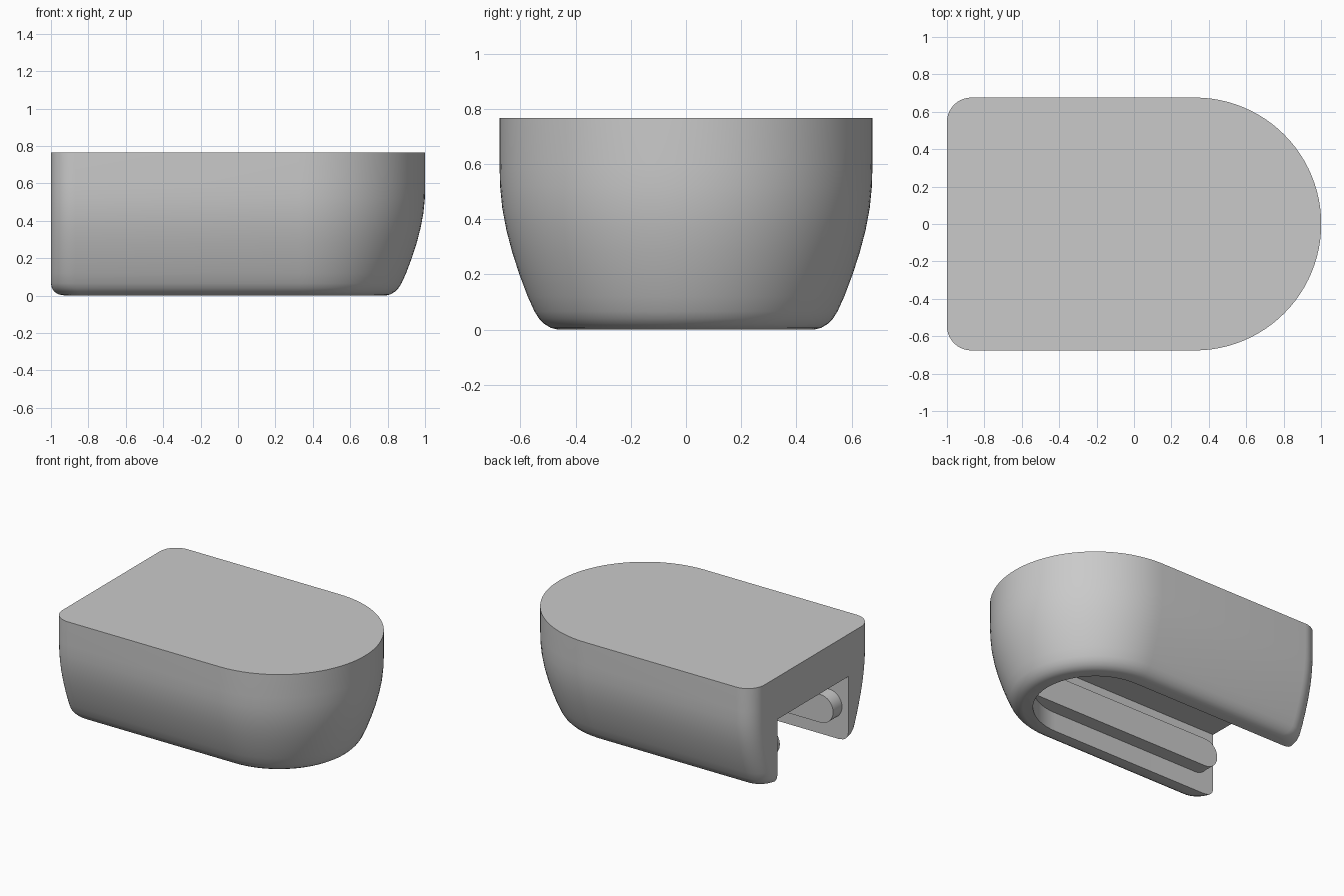
import bpy, bmesh, math
from mathutils import Matrix

if "Cube" in bpy.data.objects:
    bpy.data.objects.remove(bpy.data.objects["Cube"], do_unlink=True)

grey = bpy.data.materials.new("plain grey")
grey.use_nodes = True
grey.diffuse_color = (0.59, 0.59, 0.59, 1)
grey.node_tree.nodes["Principled BSDF"].inputs["Base Color"].default_value = (0.59, 0.59, 0.59, 1)

NOSE_X = 0.325      # centre of the round end
SLOT_R = 0.4        # half width of the slot
SLOT_TOP = 0.465


def arc(cx, cy, r, start, end, steps):
    """Points on an arc, angles in degrees."""
    angles = [math.radians(start + (end - start) * i / steps) for i in range(steps + 1)]
    return [(cx + r * math.cos(a), cy + r * math.sin(a)) for a in angles]


def loft(name, rings, turn=Matrix()):
    """Solid skinned through a stack of (z, outline) rings, then turned."""
    bm = bmesh.new()
    loops = [[bm.verts.new((x, y, z)) for x, y in pts] for z, pts in rings]
    for low, high in zip(loops, loops[1:]):
        n = len(low)
        for i in range(n):
            j = (i + 1) % n
            bm.faces.new((low[i], low[j], high[j], high[i]))
    bm.faces.new(loops[0][::-1])
    bm.faces.new(loops[-1])
    bm.transform(turn)
    bmesh.ops.recalc_face_normals(bm, faces=bm.faces)
    mesh = bpy.data.meshes.new(name)
    bm.to_mesh(mesh)
    bm.free()
    mesh.materials.append(grey)
    obj = bpy.data.objects.new(name, mesh)
    bpy.context.collection.objects.link(obj)
    return obj


def smooth(obj, angle):
    bpy.ops.object.select_all(action='DESELECT')
    obj.select_set(True)
    bpy.context.view_layer.objects.active = obj
    bpy.ops.object.shade_smooth_by_angle(angle=math.radians(angle))


def body_outline(half, back, corner=0.13):
    """Round nose, straight sides, small rounded corners at the open end."""
    inner = half - corner
    return (arc(NOSE_X, 0, half, -90, 90, 48)
            + arc(back + corner, inner, corner, 90, 180, 10)
            + arc(back + corner, -inner, corner, 180, 270, 10))


# Body: (height, half width, open end position)
profile = [(0, 0.465, -0.94), (0.006, 0.49, -0.965), (0.02, 0.513, -0.983),
           (0.04, 0.533, -0.995), (0.065, 0.549, -1), (0.12, 0.574, -1),
           (0.2, 0.604, -1), (0.28, 0.63, -1), (0.36, 0.651, -1),
           (0.44, 0.666, -1), (0.52, 0.674, -1), (0.6, 0.676, -1), (0.766, 0.676, -1)]
body = loft("body", [(z, body_outline(half, back)) for z, half, back in profile])

# Slot open at the bottom and at the flat end
slot = arc(NOSE_X, 0, SLOT_R, -90, 90, 40) + [(-1.3, SLOT_R), (-1.3, -SLOT_R)]
cutter = loft("slot_cutter", [(-0.2, slot), (SLOT_TOP, slot)])
cut = body.modifiers.new("slot", 'BOOLEAN')
cut.object = cutter
cut.operation = 'DIFFERENCE'
cut.solver = 'EXACT'
bpy.context.view_layer.objects.active = body
bpy.ops.object.modifier_apply(modifier=cut.name)
bpy.data.objects.remove(cutter, do_unlink=True)
smooth(body, 35)

# Straight rails along both slot walls, with half-round tips at the open end
rail_r, rail_z = 0.1, 0.235
rail_side = (arc(-0.95 + rail_r, rail_z, rail_r, 90, 270, 20)
             + [(0.61, rail_z - rail_r), (0.61, rail_z + rail_r)])
upright = Matrix.Rotation(math.radians(90), 4, 'X')
for name, side in (("left_rail", -1), ("right_rail", 1)):
    # upright turns the extrusion height into -y
    rail = loft(name, [(side * 0.3, rail_side), (side * 0.41, rail_side)], upright)
    smooth(rail, 35)
